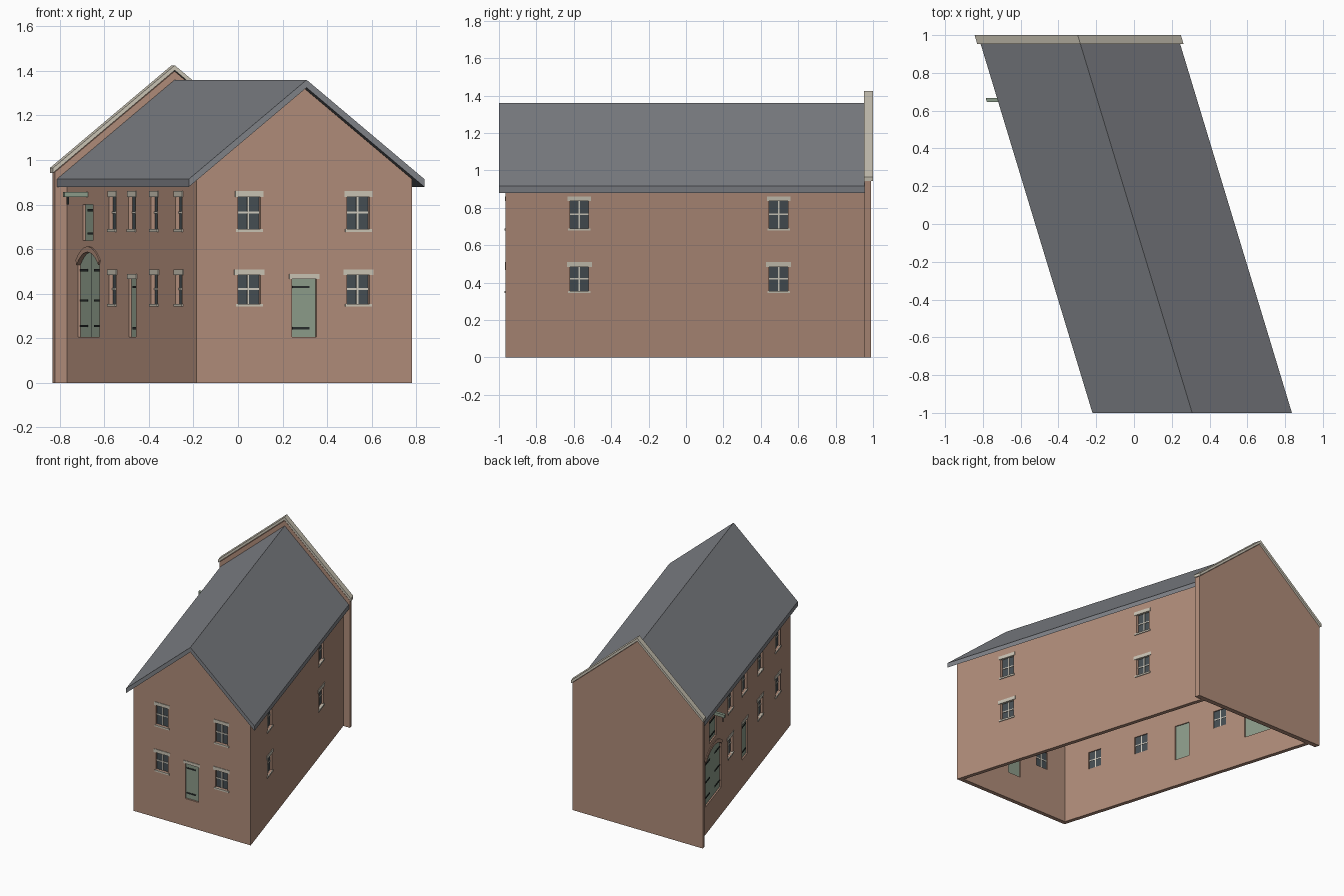
import bpy
import bmesh
from math import sin, cos, atan2, hypot, pi
from mathutils import Vector

cube = bpy.data.objects.get("Cube")
if cube:
    bpy.data.objects.remove(cube)

SHEAR = 0.303            # the plan is a parallelogram
MID = 0.005              # centre line of the sheared plan
FRONT, BACK = -0.965, 0.955
HALF = 0.483             # half width of the walls
PITCH = 0.843


def material(name, r, g, b):
    m = bpy.data.materials.new(name)
    m.use_nodes = True
    m.diffuse_color = (r, g, b, 1)
    node = m.node_tree.nodes["Principled BSDF"]
    node.inputs["Base Color"].default_value = (r, g, b, 1)
    node.inputs["Roughness"].default_value = 0.9
    return m


BRICK = material("brick", 0.43, 0.26, 0.19)
SLATE = material("slate", 0.21, 0.22, 0.24)
STONE = material("stone", 0.58, 0.54, 0.45)
GREEN = material("green_paint", 0.26, 0.325, 0.25)
IRON = material("black_iron", 0.02, 0.025, 0.025)
GLASS = material("window_glass", 0.06, 0.075, 0.085)
CREAM = material("cream_bars", 0.62, 0.59, 0.51)

parts = {}


# Frames turn (along, outward, up) into sheared model space
def plan(u, y, z):
    return Vector((u - SHEAR * y, y, z))


def front(s, d, z):
    return plan(s + SHEAR * FRONT, FRONT - d, z)


def left_side(s, d, z):      # the -x wall
    return plan(MID - HALF - d, s, z)


def right_side(s, d, z):     # the +x wall
    return plan(MID + HALF + d, s, z)


def prism(name, mat, frame, profile, d0, d1):
    """Extrude a profile of (along, up) points between two depths."""
    bm, _ = parts.setdefault(name, (bmesh.new(), mat))
    a = [bm.verts.new(frame(s, d0, z)) for s, z in profile]
    b = [bm.verts.new(frame(s, d1, z)) for s, z in profile]
    n = len(a)
    faces = [bm.faces.new(a), bm.faces.new(b[::-1])]
    faces += [bm.faces.new((a[i], b[i], b[(i + 1) % n], a[(i + 1) % n])) for i in range(n)]
    bmesh.ops.recalc_face_normals(bm, faces=faces)


def box(name, mat, frame, s0, s1, z0, z1, d0, d1):
    prism(name, mat, frame, [(s0, z0), (s1, z0), (s1, z1), (s0, z1)], d0, d1)


def gable(half, eave, base):
    peak = eave + half * PITCH
    return [(MID - half, base), (MID + half, base), (MID + half, eave),
            (MID, peak), (MID - half, eave)]


def chevron(half, eave, thick):
    peak = eave + half * PITCH
    return [(MID - half, eave - thick), (MID, peak - thick), (MID + half, eave - thick),
            (MID + half, eave), (MID, peak), (MID - half, eave)]


def opening(frame, s, z0, z1, w):
    box("opening_cutter", BRICK, frame, s - w / 2, s + w / 2, z0, z1, -0.06, 0.02)


def window(frame, s, z0, z1, w=0.1, lintel=0.125):
    h = w / 2
    opening(frame, s, z0, z1, w)
    box("window_panes", GLASS, frame, s - h, s + h, z0, z1, -0.023, -0.018)
    zc = (z0 + z1) / 2
    bar = 0.004
    box("window_bars", CREAM, frame, s - bar, s + bar, z0, z1, -0.025, -0.014)
    box("window_bars", CREAM, frame, s - h, s + h, zc - bar, zc + bar, -0.025, -0.014)
    box("lintels", STONE, frame, s - lintel / 2, s + lintel / 2, z1 - 0.003, z1 + 0.022, -0.012, 0.004)
    box("sills", STONE, frame, s - 0.06, s + 0.06, z0 - 0.012, z0, -0.012, 0.006)


def strap(frame, s0, s1, z):
    box("hinge_straps", IRON, frame, s0, s1, z - 0.005, z + 0.005, -0.014, -0.009)


def door(frame, s, z0, z1, w, straps):
    opening(frame, s, z0, z1, w)
    box("doors", GREEN, frame, s - w / 2, s + w / 2, z0, z1, -0.022, -0.012)
    for z in straps:
        strap(frame, s - w / 2 + 0.005, s + w * 0.25, z)


# Roof, main walls and taller end wall
prism("roof", SLATE, plan, chevron(0.528, 0.915, 0.035), -1.0, BACK)
prism("walls", BRICK, plan, gable(HALF, 0.915, 0), FRONT, BACK)
prism("interior_cutter", BRICK, plan, gable(HALF - 0.03, 1.2, -0.1), FRONT + 0.03, BACK + 0.1)
prism("end_wall", BRICK, plan, gable(0.538, 0.945, 0), BACK, 0.99)
prism("end_coping", STONE, plan, chevron(0.546, 0.965, 0.022), BACK - 0.003, 1.0)

# Regular windows, two storeys
UPPER, LOWER = (0.69, 0.838), (0.355, 0.487)
for s in (0.05, 0.54):
    window(front, s, *UPPER)
    window(front, s, *LOWER, lintel=0.135)
for s in (-0.57, 0.495):
    window(right_side, s, *UPPER)
    window(right_side, s, *LOWER, lintel=0.135)
for s in (0.282, -0.008, -0.338, -0.70):
    window(left_side, s, *UPPER)
    if s != -0.008:
        window(left_side, s, *LOWER, lintel=0.135)

# Plain doors and the upper loading hatch
for frame, s in ((front, 0.297), (left_side, -0.015)):
    door(frame, s, 0.205, 0.47, 0.11, (0.245, 0.43))
    box("lintels", STONE, frame, s - 0.067, s + 0.067, 0.467, 0.488, -0.012, 0.004)
door(left_side, 0.645, 0.64, 0.80, 0.145, (0.67, 0.775))

# Arched double door with brick arch
C, W, SPRING, RISE = 0.635, 0.16, 0.53, 0.057
R = (W * W + RISE * RISE) / (2 * RISE)
A = atan2(W, R - RISE)


def arc(radius, steps=12):
    angles = [A - 2 * A * i / steps for i in range(steps + 1)]
    return [(C + radius * sin(t), SPRING + RISE - R + radius * cos(t)) for t in angles]


arched = [(C - W, 0.205), (C + W, 0.205)] + arc(R)
prism("opening_cutter", BRICK, left_side, arched, -0.06, 0.02)
prism("arched_door", GREEN, left_side, arched, -0.022, -0.012)
prism("door_arch", BRICK, left_side, arc(R + 0.025) + arc(R)[::-1], -0.012, 0.006)
box("door_gap", IRON, left_side, C - 0.002, C + 0.002, 0.205, SPRING + RISE, -0.013, -0.0115)
for z in (0.255, 0.37, 0.505):
    strap(left_side, C - W + 0.005, C - 0.05, z)
    strap(left_side, C + 0.05, C + W - 0.005, z)

# Hoist beam above the hatch
box("hoist_beam", GREEN, left_side, 0.646, 0.668, 0.835, 0.857, -0.03, 0.105)
box("hoist_hook", IRON, left_side, 0.653, 0.661, 0.80, 0.836, 0.083, 0.092)

# Turn the collected parts into objects
objects = {}
for name, (bm, mat) in parts.items():
    mesh = bpy.data.meshes.new(name)
    bm.to_mesh(mesh)
    bm.free()
    mesh.materials.append(mat)
    objects[name] = bpy.data.objects.new(name, mesh)
    bpy.context.collection.objects.link(objects[name])

# Hollow the walls and cut the openings
for name in ("interior_cutter", "opening_cutter"):
    cutter = objects[name]
    cutter.hide_render = True
    cutter.hide_viewport = True
    cutter.display_type = 'WIRE'
    mod = objects["walls"].modifiers.new(name, 'BOOLEAN')
    mod.operation = 'DIFFERENCE'
    mod.solver = 'EXACT'
    mod.object = cutter
